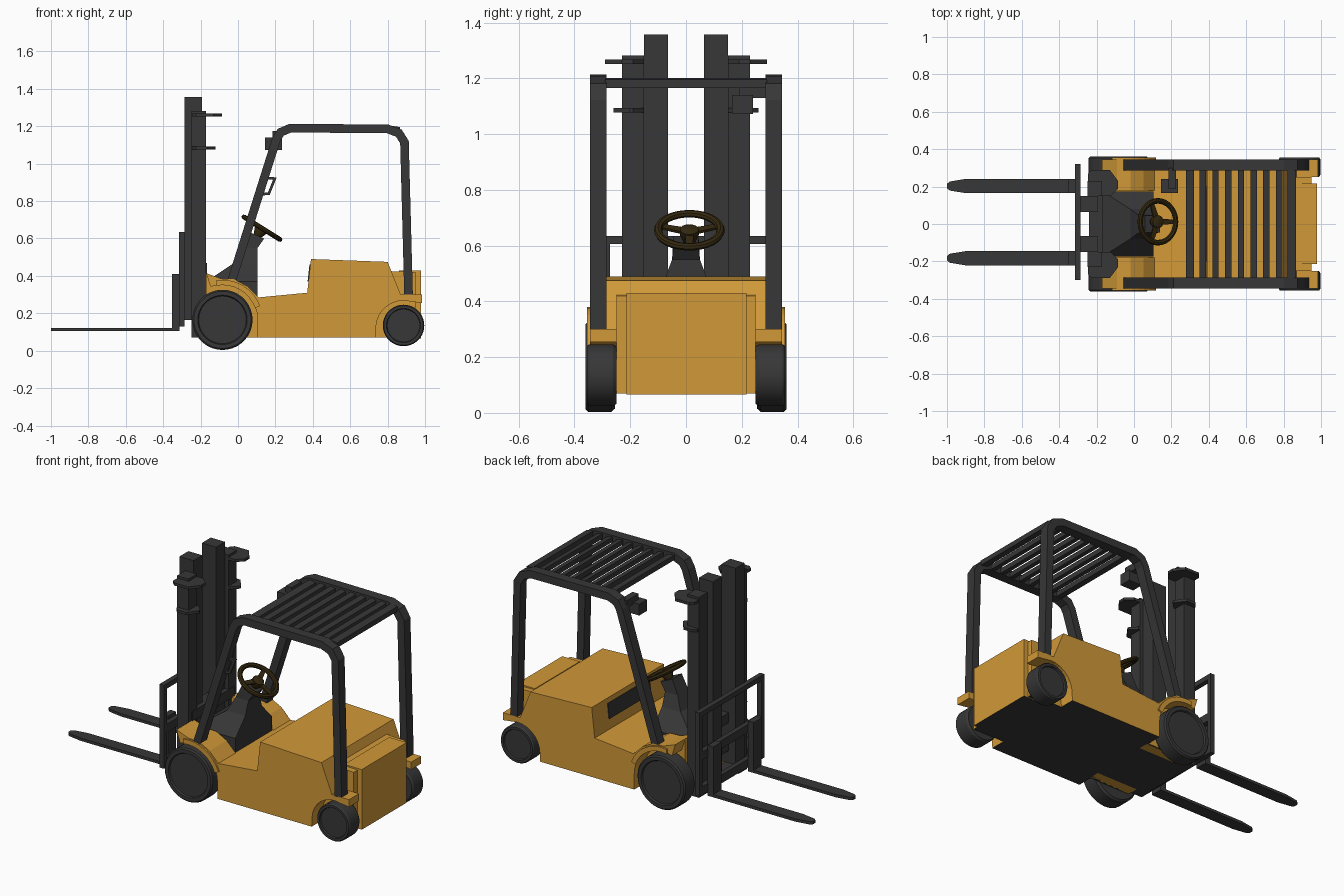
import bpy, bmesh, math
from mathutils import Vector, Matrix

if "Cube" in bpy.data.objects:
    bpy.data.objects.remove(bpy.data.objects["Cube"])


def material(name, rgb):
    m = bpy.data.materials.new(name)
    m.diffuse_color = (*rgb, 1)
    m.use_nodes = True
    m.node_tree.nodes["Principled BSDF"].inputs["Base Color"].default_value = m.diffuse_color
    return m


YELLOW = material("yellow paint", (0.64, 0.32, 0.04))
DARK = material("dark grey", (0.038, 0.038, 0.038))
BROWN = material("dark brown", (0.035, 0.022, 0.005))


def finish(name, bm, mat, smooth=False):
    bmesh.ops.recalc_face_normals(bm, faces=bm.faces)
    me = bpy.data.meshes.new(name)
    bm.to_mesh(me)
    bm.free()
    me.materials.append(mat)
    ob = bpy.data.objects.new(name, me)
    bpy.context.collection.objects.link(ob)
    if smooth:
        bpy.context.view_layer.objects.active = ob
        ob.select_set(True)
        bpy.ops.object.shade_smooth_by_angle(angle=math.radians(30))
        ob.select_set(False)
    return ob


def loft(name, rings, mat, closed=False, smooth=False):
    """Skin between rings of points; cap the ends unless closed."""
    bm = bmesh.new()
    vs = [[bm.verts.new(p) for p in r] for r in rings]
    n = len(rings[0])
    for a, b in zip(vs, vs[1:] + ([vs[0]] if closed else [])):
        for i in range(n):
            bm.faces.new((a[i], a[(i + 1) % n], b[(i + 1) % n], b[i]))
    if not closed:
        bm.faces.new(vs[0])
        bm.faces.new(vs[-1])
    return finish(name, bm, mat, smooth)


def prism(name, pts, y0, y1, mat):
    """Side (x, z) profile extruded along y."""
    return loft(name, [[(x, y, z) for x, z in pts] for y in (y0, y1)], mat)


def plate(name, pts, z0, z1, mat):
    """Plan (x, y) outline extruded along z."""
    return loft(name, [[(x, y, z) for x, y in pts] for z in (z0, z1)], mat)


def box(name, x0, x1, y0, y1, z0, z1, mat):
    return prism(name, [(x0, z0), (x1, z0), (x1, z1), (x0, z1)], y0, y1, mat)


def strip(path, half):
    """Thicken an (x, z) polyline into a mitred band outline."""
    left, right = [], []
    P = [Vector(p) for p in path]
    for i, p in enumerate(P):
        a = (p - P[i - 1]).normalized() if i else None
        b = (P[i + 1] - p).normalized() if i < len(P) - 1 else None
        t = ((a or b) + (b or a)).normalized()
        n = Vector((-t.y, t.x)) * half / t.dot(a or b)
        left.append(tuple(p + n))
        right.append(tuple(p - n))
    return left + right[::-1]


def arc(cx, cz, r, a0, a1, n):
    return [(cx + r * math.cos(math.radians(a0 + (a1 - a0) * i / n)),
             cz + r * math.sin(math.radians(a0 + (a1 - a0) * i / n))) for i in range(n + 1)]


def dark_underside(ob):
    ob.data.materials.append(DARK)
    for f in ob.data.polygons:
        if f.normal.z < -0.9 and f.center.z < 0.08:
            f.material_index = 1


# Body: central chassis with hood, counterweight, and sides with wheel arches
hood = [(0.11, 0.285), (0.37, 0.31), (0.39, 0.49), (0.80, 0.475)]
dark_underside(prism("chassis_and_hood", [(-0.17, 0.07), (-0.17, 0.285)] + hood +
                     [(0.82, 0.425), (0.95, 0.42), (0.95, 0.07)], -0.25, 0.25, YELLOW))
dark_underside(box("counterweight", 0.86, 0.978, -0.213, 0.217, 0.066, 0.43, YELLOW))

fender_top = [(-0.17, 0.415), (-0.09, 0.385), (-0.02, 0.382), (0.05, 0.345)]
side = (fender_top + hood + [(0.87, 0.30), (0.985, 0.30), (0.985, 0.255)] +
        arc(0.885, 0.12, 0.148, 75, 180, 8) + [(0.735, 0.07), (0.105, 0.07)] +
        arc(-0.083, 0.165, 0.188, 0, 110, 9))
inner = [(-0.17, 0.07)] + fender_top + [(0.11, 0.285), (0.11, 0.07)]
for s, tag in ((1, "left"), (-1, "right")):
    dark_underside(prism("body_side_" + tag, side, s * 0.25, s * 0.345, YELLOW))
    prism("front_fender_inner_" + tag, inner, s * 0.18, s * 0.25, YELLOW)
    prism("fender_lip_" + tag, strip(arc(-0.083, 0.165, 0.2, 20, 100, 8), 0.014),
          s * 0.25, s * 0.355, YELLOW)

# Dark vent on the front of the hood
prism("hood_vent", [(0.372, 0.37), (0.382, 0.46), (0.39, 0.46), (0.38, 0.37)], -0.2, 0.2, DARK)


# Wheels: revolved tyre with a recessed hub
def wheel(name, x, z, r, y0, y1, s):
    prof = [(0.03, y0), (r * 0.93, y0), (r, y0 + 0.012), (r, y1 - 0.008), (r * 0.95, y1),
            (r * 0.82, y1), (r * 0.79, y1 - 0.01), (0.03, y1 - 0.01)]
    rings = [[(x + p * math.cos(a), s * y, z + p * math.sin(a))
              for a in (2 * math.pi * i / 36 for i in range(36))] for p, y in prof]
    loft(name, rings, DARK, smooth=True)


for s, tag in ((1, "left"), (-1, "right")):
    wheel("front_wheel_" + tag, -0.083, 0.165, 0.161, 0.255, 0.36, s)
    wheel("rear_wheel_" + tag, 0.885, 0.135, 0.111, 0.25, 0.355, s)


# Dashboard cowl narrowing up into the steering column
def rect(x0, x1, w, z0, z1=None):
    z1 = z0 if z1 is None else z1
    return [(x0, -w, z0), (x1, -w, z1), (x1, w, z1), (x0, w, z0)]


loft("dashboard_cowl", [rect(-0.17, 0.105, 0.175, 0.28), rect(-0.17, 0.105, 0.175, 0.37),
                        rect(-0.02, 0.105, 0.08, 0.47), rect(0.02, 0.105, 0.05, 0.55),
                        rect(0.06, 0.14, 0.045, 0.635, 0.60)], DARK)

# Steering wheel: rim, hub and three spokes, tilted towards the driver
TILT = Matrix.Translation((0.128, 0.012, 0.655)) @ Matrix.Rotation(math.radians(32), 4, 'Y')
R = 0.112
rim = [[TILT @ Vector(((R + 0.015 * math.cos(b)) * math.cos(a),
                       (R + 0.015 * math.cos(b)) * math.sin(a), 0.013 * math.sin(b)))
        for b in (math.pi * j / 4 for j in range(8))]
       for a in (2 * math.pi * i / 32 for i in range(32))]
loft("steering_wheel_rim", rim, BROWN, closed=True, smooth=True)
hub = [[TILT @ Vector((r * math.cos(a), r * math.sin(a), z))
        for a in (math.pi * i / 8 for i in range(16))]
       for r, z in ((0.02, -0.05), (0.034, -0.02), (0.034, 0.004), (0.02, 0.01))]
loft("steering_wheel_hub", hub, BROWN, smooth=True)
for k, deg in enumerate((0, 110, 250)):
    M = TILT @ Matrix.Rotation(math.radians(deg), 4, 'Z')
    loft("steering_spoke_%d" % k, [[M @ Vector((x, w * u, v)) for u, v in
         ((-1, -0.012), (1, -0.012), (1, -0.002), (-1, -0.002))]
         for x, w in ((0.02, 0.016), (R, 0.011))], BROWN)

# Overhead guard: bent side frames and roof slats
frame = [(-0.035, 0.37), (0.205, 1.13), (0.228, 1.168), (0.28, 1.19), (0.80, 1.186),
         (0.86, 1.163), (0.89, 1.115), (0.912, 0.295)]
for s, tag in ((1, "left"), (-1, "right")):
    prism("guard_frame_" + tag, strip(frame, 0.023), s * 0.285, s * 0.345, DARK)
for i in range(9):
    x = 0.30 + i * 0.068
    w = 0.022 if i in (0, 8) else 0.017
    prism("roof_slat_%d" % i, [(x - w, 1.172), (x + w, 1.166), (x + w, 1.196), (x - w, 1.202)],
          -0.29, 0.29, DARK)

# Work light under the roof and grab handle on the right pillar
box("work_light", 0.145, 0.235, 0.165, 0.24, 1.072, 1.14, DARK)
box("work_light_bracket", 0.185, 0.225, 0.19, 0.30, 1.13, 1.175, DARK)
prism("grab_handle", strip([(0.11, 0.835), (0.165, 0.84), (0.197, 0.92), (0.14, 0.925)], 0.007),
      -0.322, -0.305, DARK)

# Mast: outer and inner rails, guide plates and cross members
for s, tag in ((1, "left"), (-1, "right")):
    box("outer_mast_rail_" + tag, -0.248, -0.17, s * 0.15, s * 0.23, 0.07, 1.282, DARK)
    box("inner_mast_rail_" + tag, -0.287, -0.192, s * 0.065, s * 0.15, 0.165, 1.357, DARK)
    for z, x1, y1 in ((1.26, -0.085, 0.29), (1.085, -0.12, 0.26)):
        plate("mast_plate_%s_%d" % (tag, z * 100),
              [(-0.245, s * 0.15), (-0.245, s * (y1 - 0.02)), (-0.225, s * y1),
               (x1 - 0.045, s * y1), (x1, s * (y1 - 0.06)), (x1, s * 0.19),
               (x1 - 0.04, s * 0.15)], z - 0.008, z + 0.008, DARK)
for i, z in enumerate((0.07, 0.24, 0.41)):
    box("mast_cross_member_%d" % i, -0.24, -0.165, -0.2, 0.2, z, z + 0.06, DARK)

# Carriage with load backrest
for i, (z0, z1) in enumerate(((0.13, 0.18), (0.34, 0.39), (0.605, 0.635))):
    box("carriage_bar_%d" % i, -0.315, -0.285, -0.30, 0.32, z0, z1, DARK)
for y in (-0.30, 0.292):
    box("backrest_post", -0.315, -0.285, y, y + 0.028, 0.13, 0.635, DARK)

# Forks: tapered blade and upright shank
for c in (0.203, -0.183):
    plate("fork_blade", [(-0.32, c - 0.038), (-0.32, c + 0.038), (-0.90, c + 0.038),
                         (-0.985, c + 0.024), (-1.0, c + 0.012), (-1.0, c - 0.012),
                         (-0.985, c - 0.024), (-0.90, c - 0.038)], 0.105, 0.122, DARK)
    box("fork_shank", -0.352, -0.314, c - 0.038, c + 0.038, 0.105, 0.41, DARK)
